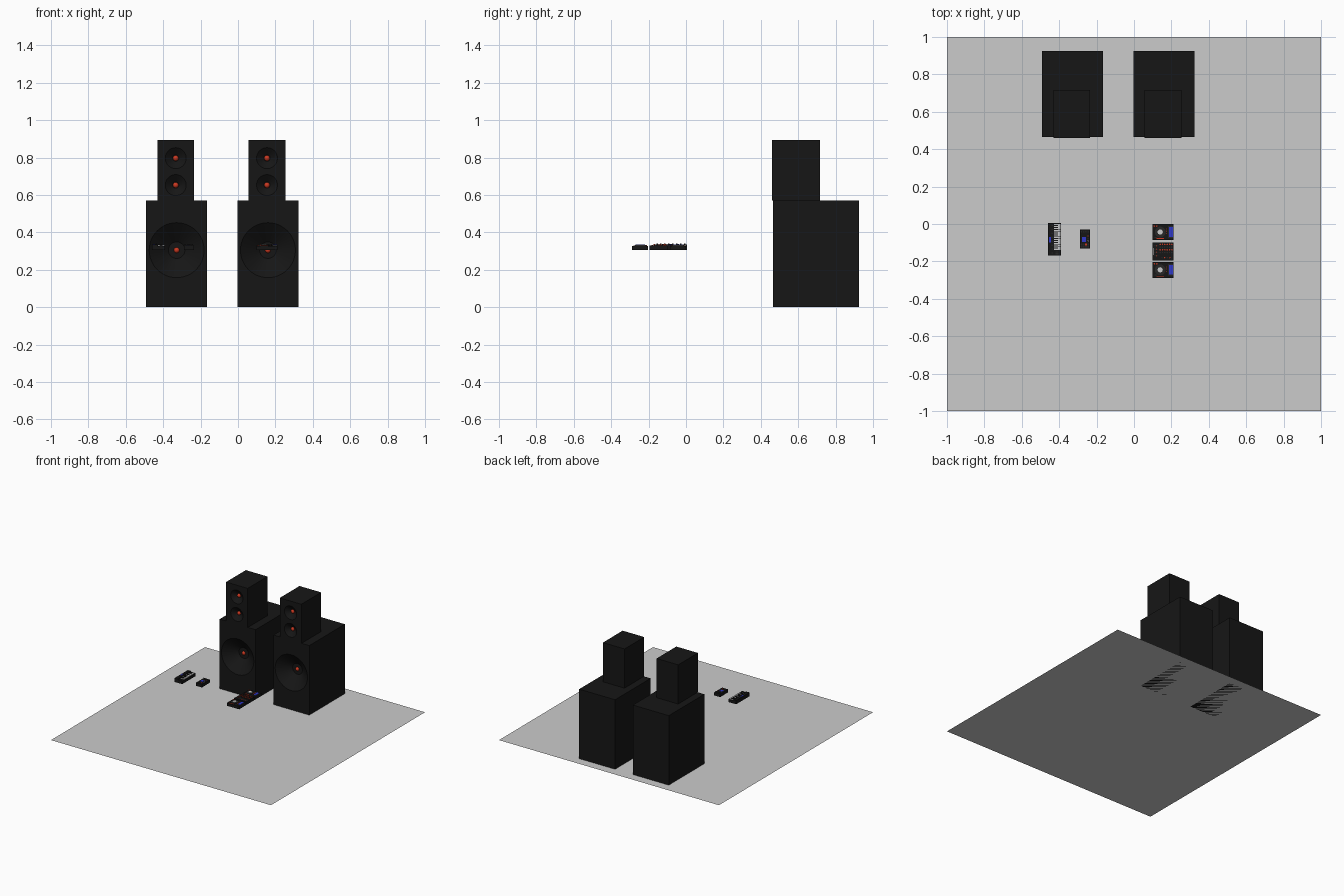
import bpy, math

if "Cube" in bpy.data.objects:
    bpy.data.objects.remove(bpy.data.objects["Cube"])


def mat(name, c):
    m = bpy.data.materials.new(name)
    m.diffuse_color = (*c, 1)
    m.use_nodes = True
    m.node_tree.nodes["Principled BSDF"].inputs["Base Color"].default_value = m.diffuse_color
    return m


BLACK = mat("black", (0.008, 0.008, 0.008))
DARK = mat("dark", (0.02, 0.02, 0.02))
RED = mat("red", (0.6, 0.04, 0.015))
BLUE = mat("blue", (0.03, 0.04, 0.6))
WHITE = mat("white", (0.75, 0.75, 0.75))
SILVER = mat("silver", (0.55, 0.55, 0.55))


def finish(name, m):
    o = bpy.context.object
    o.name = name
    if m:
        o.data.materials.append(m)
    return o


def box(name, x, y, z, m):
    """Box from (min, max) ranges."""
    bpy.ops.mesh.primitive_cube_add(size=1, location=[sum(r) / 2 for r in (x, y, z)])
    o = finish(name, m)
    o.scale = [r[1] - r[0] for r in (x, y, z)]
    bpy.ops.object.transform_apply(location=False, rotation=False, scale=True)
    return o


def disc(name, x, y, z, r, m, n=24):
    """Upright cylinder between z[0] and z[1]."""
    bpy.ops.mesh.primitive_cylinder_add(vertices=n, radius=r, depth=z[1] - z[0],
                                        location=(x, y, (z[0] + z[1]) / 2))
    o = finish(name, m)
    bpy.ops.object.shade_smooth_by_angle()
    return o


def driver(cabinet, x, y, z, r, depth):
    """Cut a conical recess into the cabinet front and add a red dust cap."""
    e = 0.01
    slope = 0.7 * r / depth
    bpy.ops.mesh.primitive_cone_add(vertices=48, radius1=r + slope * e, radius2=0.3 * r,
                                    depth=depth + e, location=(x, y + (depth - e) / 2, z),
                                    rotation=(-math.pi / 2, 0, 0))
    cutter = finish("cone_cutter", None)
    mod = cabinet.modifiers.new("cone", 'BOOLEAN')
    mod.operation, mod.object, mod.solver = 'DIFFERENCE', cutter, 'EXACT'
    bpy.context.view_layer.objects.active = cabinet
    bpy.ops.object.modifier_apply(modifier=mod.name)
    bpy.data.objects.remove(cutter, do_unlink=True)
    bpy.ops.mesh.primitive_uv_sphere_add(segments=20, ring_count=12, radius=0.015,
                                         location=(x, y + depth, z))
    finish("dust_cap", RED)
    bpy.ops.object.shade_smooth_by_angle()


# Base sheet belonging to the model
bpy.ops.mesh.primitive_plane_add(size=2)
finish("base_sheet", None)

# Two speaker stacks: bass cabinet with a smaller top cabinet
for cx in (-0.328, 0.16):
    bass = box("bass_cabinet", (cx - 0.163, cx + 0.163), (0.464, 0.925), (0, 0.571), BLACK)
    driver(bass, cx, 0.464, 0.305, 0.147, 0.08)
    tx = cx - 0.005
    top = box("top_cabinet", (tx - 0.098, tx + 0.098), (0.461, 0.717), (0.571, 0.893), BLACK)
    for z in (0.797, 0.653):
        driver(top, tx, 0.461, z, 0.056, 0.03)

# Two decks with jog wheel, tilted-up screen, buttons and pitch slider
for y0 in (-0.086, -0.288):
    y1 = y0 + 0.086
    box("deck_body", (0.10, 0.212), (y0, y1), (0.305, 0.328), BLACK)
    disc("jog_wheel", 0.14, y0 + 0.043, (0.328, 0.333), 0.029, DARK, 32)
    disc("jog_centre", 0.14, y0 + 0.043, (0.333, 0.335), 0.014, SILVER)
    box("screen_housing", (0.182, 0.212), (y0 + 0.012, y1 - 0.012), (0.328, 0.334), DARK)
    box("screen", (0.187, 0.209), (y0 + 0.017, y1 - 0.017), (0.334, 0.336), BLUE)
    for i in range(2):
        disc("play_button", 0.109 + i * 0.013, y1 - 0.011, (0.328, 0.332), 0.004, RED, 16)
    box("button_strip", (0.12, 0.16), (y0 + 0.006, y0 + 0.010), (0.328, 0.331), RED)
    box("pitch_slider", (0.11, 0.122), (y0 + 0.012, y0 + 0.017), (0.328, 0.333), DARK)
    for i in range(3):
        box("loop_button", (0.17, 0.175), (y1 - 0.03 - i * 0.012, y1 - 0.024 - i * 0.012),
            (0.328, 0.331), RED)

# Mixer between the decks: knob grid, faders and crossfader
box("mixer_body", (0.10, 0.212), (-0.194, -0.098), (0.305, 0.331), BLACK)
for row in range(4):
    for col in range(6):
        m = RED if row in (0, 2) else DARK
        disc("mixer_knob", 0.14 + 0.0125 * col, -0.109 - 0.0145 * row, (0.331, 0.338),
             0.004, m, 16)
for row in range(4):
    y = -0.116 - 0.018 * row
    box("fader_slot", (0.108, 0.131), (y - 0.001, y + 0.001), (0.331, 0.332), DARK)
    box("fader_cap", (0.117, 0.121), (y - 0.004, y + 0.004), (0.331, 0.337), RED)
box("crossfader", (0.104, 0.106), (-0.165, -0.128), (0.331, 0.333), SILVER)
for i in range(4):
    disc("cue_button", 0.15 + 0.014 * i, -0.18, (0.331, 0.334), 0.0035, RED if i % 2 else DARK, 16)

# Synthesiser keyboard: keys on the +x side, controls along the back
box("keyboard_body", (-0.46, -0.39), (-0.168, 0.006), (0.305, 0.328), BLACK)
box("control_panel", (-0.46, -0.43), (-0.168, 0.006), (0.328, 0.336), BLACK)
for i in range(14):
    y = -0.138 + 0.01 * i
    box("white_key", (-0.427, -0.394), (y, y + 0.009), (0.328, 0.333), WHITE)
    if i % 7 not in (2, 6):
        box("black_key", (-0.427, -0.407), (y + 0.0065, y + 0.0125), (0.328, 0.336), BLACK)
for i in range(8):
    disc("synth_knob", -0.438, -0.155 + 0.021 * i, (0.336, 0.341), 0.004, DARK, 16)
box("synth_display", (-0.455, -0.445), (-0.1, -0.07), (0.336, 0.337), BLUE)
for i in range(2):
    box("bend_wheel", (-0.42, -0.404), (-0.162 + 0.01 * i, -0.156 + 0.01 * i),
        (0.328, 0.334), DARK)

# Small pad sampler
box("sampler_body", (-0.29, -0.236), (-0.132, -0.029), (0.305, 0.33), BLACK)
box("sampler_display", (-0.278, -0.256), (-0.096, -0.07), (0.33, 0.332), BLUE)
for i in range(4):
    disc("sampler_knob", -0.281 + 0.012 * i, -0.042, (0.33, 0.337), 0.004, DARK, 16)
    for j in range(2):
        box("sampler_pad", (-0.285 + 0.012 * i, -0.276 + 0.012 * i),
            (-0.126 + 0.012 * j, -0.117 + 0.012 * j), (0.33, 0.333),
            RED if (i, j) == (2, 1) else DARK)
for i in range(3):
    disc("sampler_button", -0.245, -0.064 - 0.013 * i, (0.33, 0.333), 0.003,
         RED if i == 0 else SILVER if i == 2 else DARK, 16)
